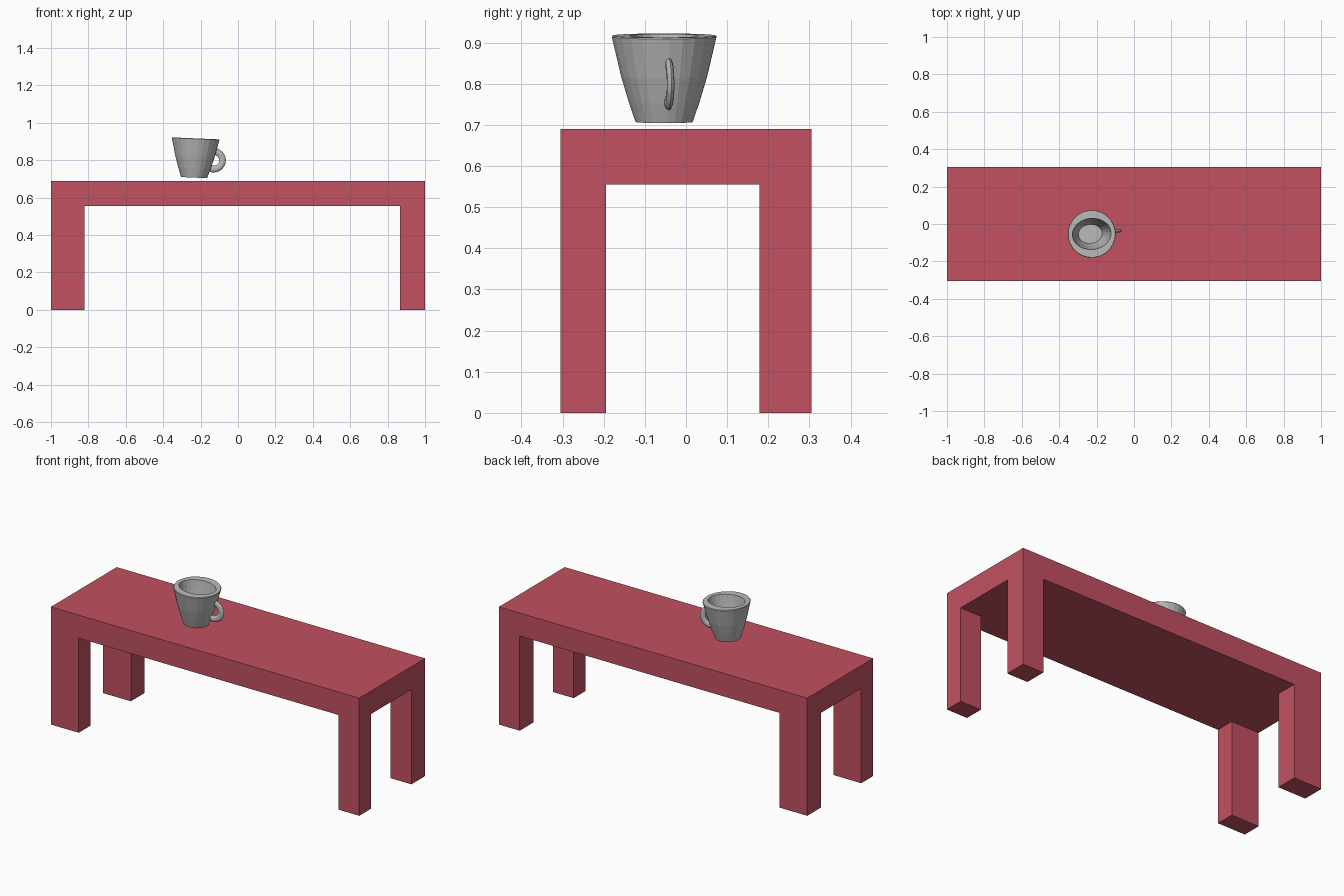
import bpy, bmesh
from math import sin, cos, pi, radians
from mathutils import Matrix, Vector

default = bpy.data.objects.get("Cube")
if default:
    bpy.data.objects.remove(default, do_unlink=True)


def material(name, rgb):
    mat = bpy.data.materials.new(name)
    mat.use_nodes = True
    color = (*rgb, 1)
    mat.diffuse_color = color
    mat.node_tree.nodes["Principled BSDF"].inputs["Base Color"].default_value = color
    return mat


def finish(name, bm, mat):
    bmesh.ops.recalc_face_normals(bm, faces=bm.faces)
    mesh = bpy.data.meshes.new(name)
    bm.to_mesh(mesh)
    bm.free()
    mesh.materials.append(mat)
    obj = bpy.data.objects.new(name, mesh)
    bpy.context.collection.objects.link(obj)
    return obj


def box(name, x, y, z, mat):
    bm = bmesh.new()
    bmesh.ops.create_cube(bm, size=1)
    spans = (x, y, z)
    for v in bm.verts:
        v.co = [lo + (c + 0.5) * (hi - lo) for c, (lo, hi) in zip(v.co, spans)]
    return finish(name, bm, mat)


def loft(bm, rings):
    """Bridge rings of points in order and cap both ends."""
    loops = [[bm.verts.new(p) for p in ring] for ring in rings]
    n = len(loops[0])
    for a, b in zip(loops, loops[1:]):
        for i in range(n):
            j = (i + 1) % n
            bm.faces.new((a[i], a[j], b[j], b[i]))
    bm.faces.new(loops[0])
    bm.faces.new(loops[-1])


red = material("table red", (0.539, 0.083, 0.119))
grey = material("cup grey", (0.5, 0.5, 0.5))

# Table: slab and four legs of slightly uneven width
UNDER, TOP = 0.555, 0.69
box("table_top", (-1, 1), (-0.305, 0.305), (UNDER, TOP), red)
for side, x in (("right", (-1, -0.82)), ("left", (0.865, 1))):
    for end, y in (("front", (-0.305, -0.195)), ("back", (0.178, 0.305))):
        box(f"{end}_{side}_leg", x, y, (0, UNDER), red)

# Cup placement: leaning a little, handle turned slightly to the back
place = (Matrix.Translation((-0.235, -0.053, 0.707))
         @ Matrix.Rotation(radians(2.4), 4, "Y")
         @ Matrix.Rotation(radians(6), 4, "Z"))

# Cup body: round outside, oval hollow inside
SIDES = 24
outside = [(0.07, 0), (0.087, 0.05), (0.105, 0.11), (0.118, 0.165), (0.128, 0.207), (0.126, 0.21)]
hollow = [(0.104, 0.21), (0.096, 0.16), (0.084, 0.1), (0.064, 0.03)]


def ring(rx, ry, z):
    return [(rx * cos(2 * pi * i / SIDES), ry * sin(2 * pi * i / SIDES), z) for i in range(SIDES)]


bm = bmesh.new()
loft(bm, [ring(r, r, z) for r, z in outside] + [ring(r, r * 0.8, z) for r, z in hollow])
finish("cup_body", bm, grey).matrix_world = place

# Cup handle: flat bent tube, its ends sunk into the wall
STEPS, AROUND, BEND = 16, 10, 0.047
rings = []
for s in range(STEPS + 1):
    angle = radians(-110 + 205 * s / STEPS)
    out = Vector((cos(angle), 0, sin(angle)))
    centre = Vector((0.102, 0, 0.097)) + out * BEND
    section = []
    for k in range(AROUND):
        t = 2 * pi * k / AROUND
        section.append(centre + out * (0.018 * cos(t)) + Vector((0, 0.009 * sin(t), 0)))
    rings.append(section)
bm = bmesh.new()
loft(bm, rings)
handle = finish("cup_handle", bm, grey)
handle.matrix_world = place
bpy.ops.object.select_all(action="DESELECT")
handle.select_set(True)
bpy.context.view_layer.objects.active = handle
bpy.ops.object.shade_smooth_by_angle(angle=radians(40))
